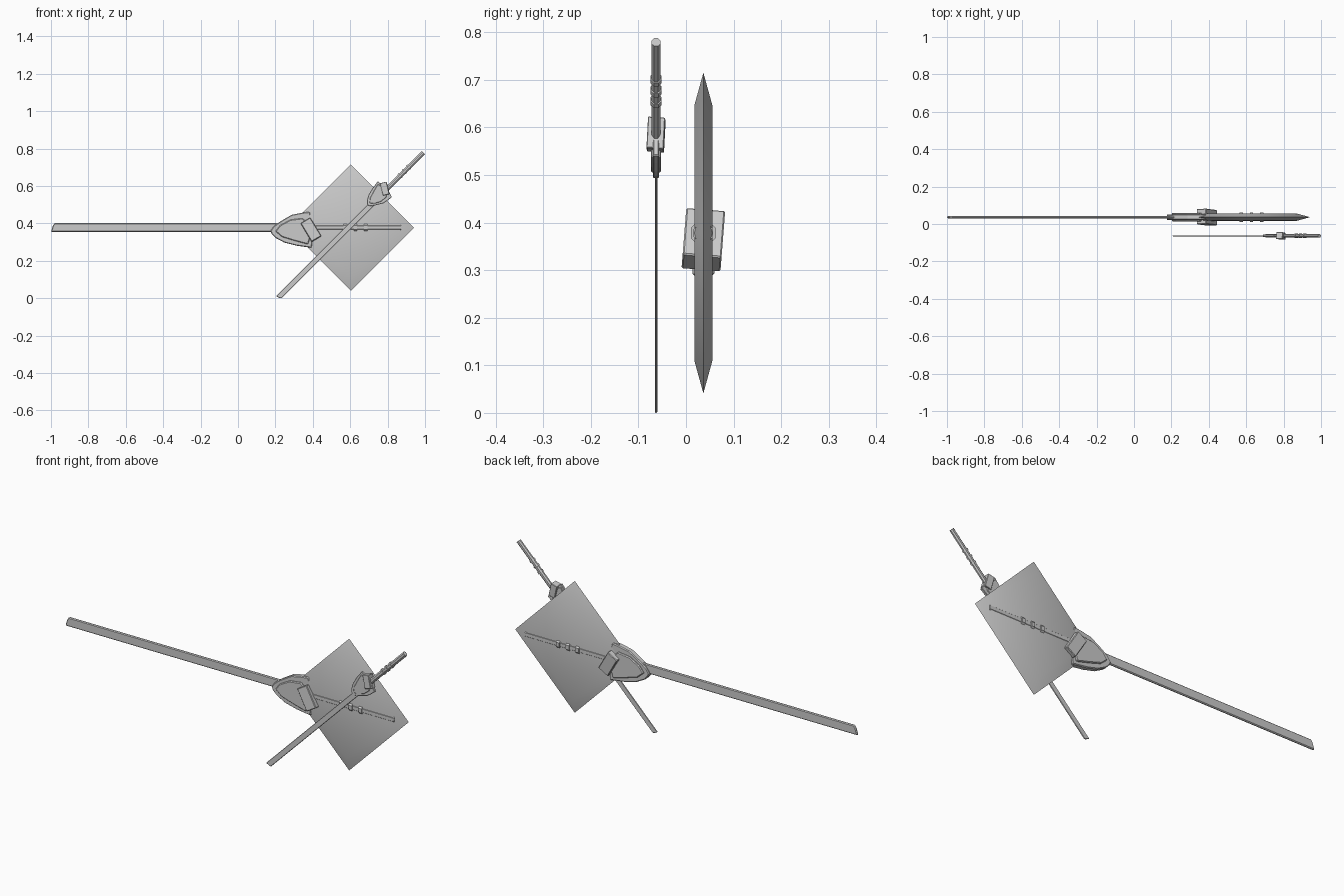
import bpy, bmesh
from math import radians, cos, pi
from mathutils import Matrix, Vector

if "Cube" in bpy.data.objects:
    bpy.data.objects.remove(bpy.data.objects["Cube"], do_unlink=True)


def finish(name, bm, matrix, bevel=0):
    bmesh.ops.transform(bm, matrix=matrix, verts=bm.verts)
    bmesh.ops.recalc_face_normals(bm, faces=bm.faces)
    mesh = bpy.data.meshes.new(name)
    bm.to_mesh(mesh)
    bm.free()
    obj = bpy.data.objects.new(name, mesh)
    bpy.context.collection.objects.link(obj)
    if bevel:
        mod = obj.modifiers.new("Bevel", "BEVEL")
        mod.width = bevel
        mod.segments = 1
    return obj


def prism(name, outline, thickness, matrix, bevel=0):
    # Outline lies in the local XZ plane, thickness runs along Y
    bm = bmesh.new()
    face = bm.faces.new([bm.verts.new((x, -thickness / 2, z)) for x, z in outline])
    new = bmesh.ops.extrude_face_region(bm, geom=[face])["geom"]
    bmesh.ops.translate(bm, vec=(0, thickness, 0),
                        verts=[v for v in new if isinstance(v, bmesh.types.BMVert)])
    return finish(name, bm, matrix, bevel)


def rod(name, start, end, radius, matrix):
    # Octagonal bar along local X with a flat side to the front
    bm = bmesh.new()
    place = (Matrix.Translation(((start + end) / 2, 0, 0))
             @ Matrix.Rotation(pi / 2, 4, 'Y') @ Matrix.Rotation(pi / 8, 4, 'Z'))
    r = radius / cos(pi / 8)
    bmesh.ops.create_cone(bm, cap_ends=True, segments=8, radius1=r, radius2=r,
                          depth=end - start, matrix=place)
    return finish(name, bm, matrix)


BLADE = [(-1, -.023), (.25, -.023), (.25, .024), (-.98, .024), (-.99, .01)]
COLLAR = [(.174, -.017), (.19, .006), (.222, .03), (.286, .068), (.34, .079),
          (.382, .084), (.41, 0), (.393, -.108), (.313, -.097), (.249, -.081),
          (.2, -.055), (.179, -.033)]
INNER_COLLAR = [(.2, -.02), (.225, .012), (.28, .042), (.345, .05),
                (.4, 0), (.375, -.09), (.3, -.07), (.235, -.05)]


def sword(prefix, matrix, size):
    prism(prefix + "_blade", BLADE, .012, matrix, .004 * size)
    prism(prefix + "_collar", COLLAR, .03, matrix, .004 * size)
    prism(prefix + "_inner_collar", INNER_COLLAR, .046, matrix, .004 * size)

    # Tilted block crossing the collar
    bm = bmesh.new()
    tilt = (Matrix.Translation((.39, 0, -.014)) @ Matrix.Rotation(radians(-4.5), 4, 'X')
            @ Matrix.Rotation(radians(-31), 4, 'Y') @ Matrix.Diagonal((.06, .082, .115, 1)))
    bmesh.ops.create_cube(bm, size=1, matrix=tilt)
    finish(prefix + "_crossguard", bm, matrix, .003 * size)

    # Grip with three rings
    rod(prefix + "_grip", .36, .872, .0205, matrix)
    for i in range(3):
        x = .573 + i * .055
        rod(f"{prefix}_grip_ring_{i + 1}", x - .009, x + .009, .026, matrix)


# Long sword lying level
sword("long_sword", Matrix.Translation((0, .0365, .378)), 1)

# Short sword in front, turned over and raised at an angle
sword("short_sword",
      Matrix.Translation((.629, -.063, .417)) @ Matrix.Rotation(radians(-45), 4, 'Y')
      @ Matrix.Rotation(pi, 4, 'X') @ Matrix.Diagonal((.5875, .44, .5875, 1)), .5)

# Square plate standing on a corner, tapering to a sharp rim
bm = bmesh.new()
corners = [Vector((1, 0, 0)), Vector((0, 0, 1)), Vector((-1, 0, 0)), Vector((0, 0, -1))]
rings = [[bm.verts.new(c * r + Vector((0, y, 0))) for c in corners]
         for r, y in [(.268, -.019), (.337, 0), (.268, .019)]]
bm.faces.new(rings[0])
bm.faces.new(rings[-1])
for low, high in zip(rings, rings[1:]):
    for i in range(4):
        j = (i + 1) % 4
        bm.faces.new((low[i], low[j], high[j], high[i]))
plate = finish("square_plate", bm, Matrix.Translation((.604, .0365, .378)))
bpy.ops.object.select_all(action='DESELECT')
plate.select_set(True)
bpy.context.view_layer.objects.active = plate
bpy.ops.object.shade_smooth_by_angle(angle=radians(35))
